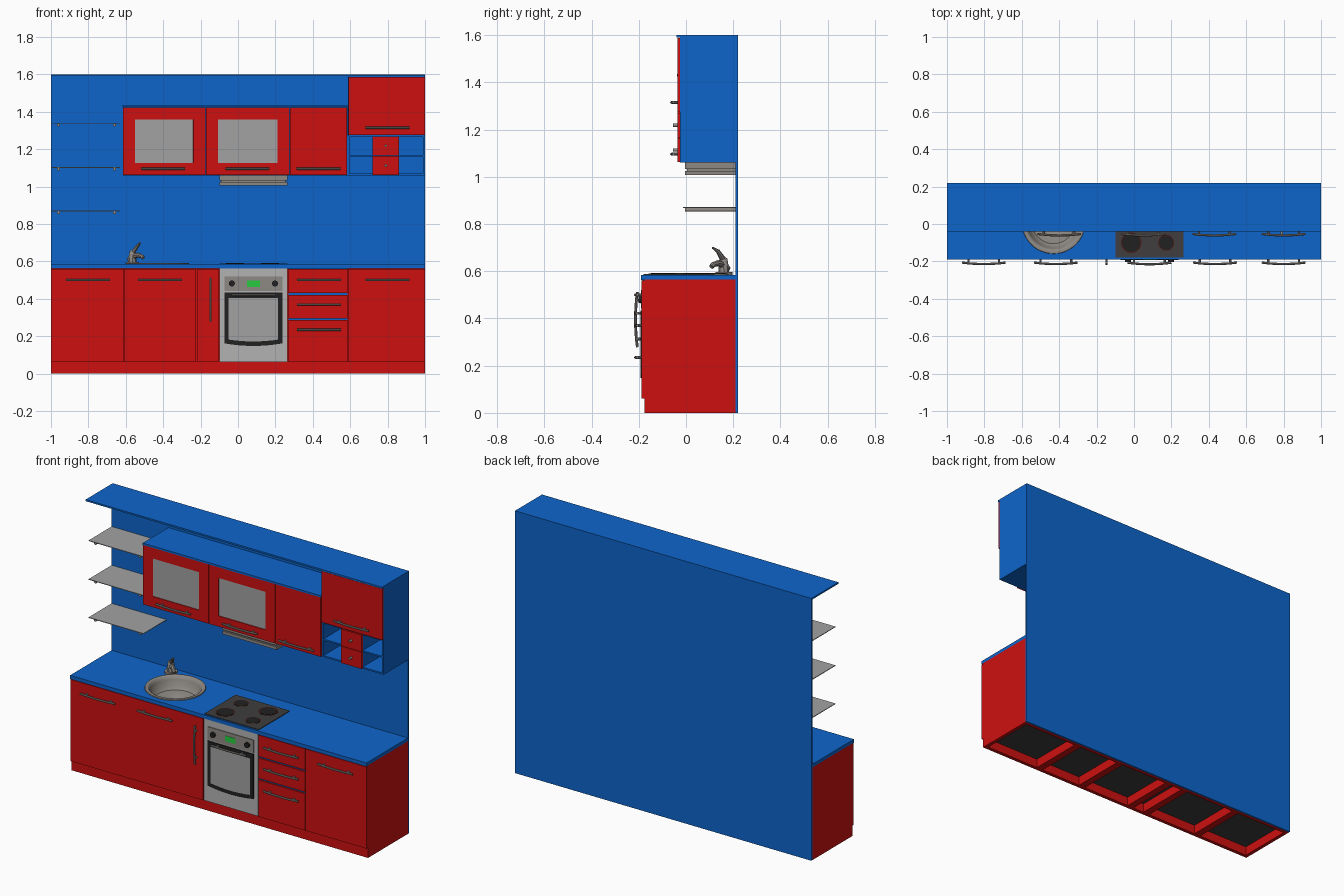
import bpy, bmesh, math
from mathutils import Vector

if "Cube" in bpy.data.objects:
    bpy.data.objects.remove(bpy.data.objects["Cube"])


def material(name, rgb):
    m = bpy.data.materials.new(name)
    m.diffuse_color = (*rgb, 1)
    m.use_nodes = True
    m.node_tree.nodes["Principled BSDF"].inputs["Base Color"].default_value = m.diffuse_color
    return m


RED = material("red", (0.62, 0.005, 0.005))
BLUE = material("blue", (0.004, 0.13, 0.6))
GLASS = material("glass_grey", (0.36, 0.36, 0.36))
STEEL = material("steel", (0.27, 0.25, 0.23))
PANEL = material("oven_steel", (0.45, 0.45, 0.45))
DARK = material("dark_grey", (0.05, 0.048, 0.048))
BLACK = material("black", (0.015, 0.015, 0.015))
RING = material("burner_red", (0.06, 0.012, 0.01))
GREEN = material("display_green", (0.02, 0.6, 0.05))


def finish(name, bm, *mats):
    me = bpy.data.meshes.new(name)
    bm.to_mesh(me)
    bm.free()
    for m in mats:
        me.materials.append(m)
    ob = bpy.data.objects.new(name, me)
    bpy.context.collection.objects.link(ob)
    return ob


def activate(ob):
    bpy.ops.object.select_all(action='DESELECT')
    ob.select_set(True)
    bpy.context.view_layer.objects.active = ob


def smooth(ob):
    activate(ob)
    bpy.ops.object.shade_smooth_by_angle(angle=math.radians(40))
    return ob


def box(name, x, y, z, mat, recess=None):
    """Box from ranges; recess = (face normal, border, depth, material)."""
    bm = bmesh.new()
    bmesh.ops.create_cube(bm, size=1)
    for v in bm.verts:
        v.co = [r[0] + (c + 0.5) * (r[1] - r[0]) for c, r in zip(v.co, (x, y, z))]
    bm.normal_update()
    mats = [mat]
    if recess:
        normal, border, depth, inner = recess
        face = [f for f in bm.faces if f.normal.dot(Vector(normal)) > 0.9][0]
        bmesh.ops.inset_individual(bm, faces=[face], thickness=border, use_even_offset=True)
        bmesh.ops.inset_individual(bm, faces=[face], thickness=0.0005, depth=-depth)
        face.material_index = 1
        mats.append(inner)
    return finish(name, bm, *mats)


def disc(name, centre, r, h, mat, axis='Z', seg=32):
    bm = bmesh.new()
    bmesh.ops.create_cone(bm, cap_ends=True, segments=seg, radius1=r, radius2=r, depth=h)
    ob = finish(name, bm, mat)
    ob.location = centre
    if axis == 'Y':
        ob.rotation_euler.x = math.pi / 2
    return smooth(ob)


def tubes(name, paths, r, mat=STEEL, radii=None):
    cu = bpy.data.curves.new(name, 'CURVE')
    cu.dimensions = '3D'
    cu.bevel_depth, cu.bevel_resolution, cu.use_fill_caps = r, 2, True
    for path in paths:
        sp = cu.splines.new('POLY')
        sp.points.add(len(path) - 1)
        for i, p in enumerate(path):
            sp.points[i].co = (*p, 1)
            if radii:
                sp.points[i].radius = radii[i]
    cu.materials.append(mat)
    ob = bpy.data.objects.new(name, cu)
    bpy.context.collection.objects.link(ob)
    activate(ob)
    bpy.ops.object.convert(target='MESH')
    return smooth(bpy.context.object)


def handle(name, x, y, z, half=0.117, vertical=False):
    """Bowed bar on two posts, in front of a door face at depth y."""
    def at(t, d):
        return (x, y - d, z + t) if vertical else (x + t, y - d, z)
    bar = [at(half * t / 4, 0.025 - 0.008 * (t / 4) ** 2) for t in range(-4, 5)]
    posts = [[at(s * half * 0.7, -0.002), at(s * half * 0.7, 0.021)] for s in (-1, 1)]
    tubes(name, [bar] + posts, 0.006)


# Back wall and top board
box("back_panel", (-1, 1), (0.21, 0.22), (0, 1.6), BLUE)
box("top_board", (-1, 1), (-0.04, 0.21), (1.59, 1.6), BLUE)

# Base cabinets with hollow plinths
sections = [(-1, -0.61), (-0.61, -0.222), (-0.222, -0.102), (-0.102, 0.267), (0.267, 0.587), (0.587, 1)]
bases = [box(f"base_cabinet_{i}", s, (-0.175, 0.21), (0, 0.565), RED, ((0, 0, -1), 0.022, 0.055, DARK))
         for i, s in enumerate(sections)]
worktop = box("worktop", (-1, 1), (-0.19, 0.21), (0.563, 0.585), BLUE)

# Base doors and drawers
Y0 = -0.189
for i in (0, 1, 2, 5):
    a, b = sections[i]
    box(f"base_door_{i}", (a + 0.0015, b - 0.0015), (Y0, -0.174), (0.062, 0.56), RED)
for x in (-0.803, -0.418, 0.8):
    handle("base_door_handle", x, Y0, 0.5)
handle("narrow_door_handle", -0.147, Y0, 0.395, vertical=True)
box("drawer_backing", (0.27, 0.585), (-0.18, -0.174), (0.065, 0.562), BLUE)
for z, hz in (((0.43, 0.56), 0.5), ((0.296, 0.42), 0.37), ((0.062, 0.286), 0.235)):
    box("drawer_front", (0.27, 0.5855), (Y0, -0.178), z, RED)
    handle("drawer_handle", 0.433, Y0, hz)

# Sink opening cut through worktop and cabinet
SX, SY = -0.43, 0.01
cutter = disc("sink_cutter", (SX, SY, 0.6), 0.156, 0.2, DARK, seg=48)
cutter.hide_render = True
for ob in (worktop, bases[1]):
    mod = ob.modifiers.new("sink_hole", 'BOOLEAN')
    mod.operation, mod.object, mod.solver = 'DIFFERENCE', cutter, 'EXACT'
    activate(ob)
    bpy.ops.object.modifier_apply(modifier=mod.name)
bpy.data.objects.remove(cutter)

# Sink bowl, lathed profile
profile = [(0.17, 0.584), (0.168, 0.59), (0.155, 0.592), (0.148, 0.588), (0.14, 0.57),
           (0.132, 0.535), (0.115, 0.518), (0.03, 0.512), (0.025, 0.508), (0, 0.508)]
bm = bmesh.new()
vs = [bm.verts.new((r, 0, z)) for r, z in profile]
es = [bm.edges.new(p) for p in zip(vs, vs[1:])]
bmesh.ops.spin(bm, geom=vs + es, cent=(0, 0, 0), axis=(0, 0, 1), angle=2 * math.pi, steps=48)
bmesh.ops.remove_doubles(bm, verts=bm.verts, dist=1e-5)
bmesh.ops.recalc_face_normals(bm, faces=bm.faces)
if sum(f.normal.z for f in bm.faces) < 0:
    bmesh.ops.reverse_faces(bm, faces=bm.faces)
sink = finish("sink", bm, STEEL)
sink.location = (SX, SY, 0)
smooth(sink)

# Tap: body, spout and lever
FX, FY = -0.565, 0.16
disc("tap_base", (FX, FY, 0.59), 0.036, 0.012, STEEL)
tubes("tap_body", [[(FX, FY, 0.585), (FX, FY, 0.61), (FX + 0.002, FY - 0.002, 0.65), (FX + 0.006, FY - 0.006, 0.66)]],
      0.022, radii=[1.1, 1, 0.8, 0.4])
tubes("tap_spout", [[(FX - 0.02, FY + 0.02, 0.61), (FX, FY, 0.625), (FX + 0.03, FY - 0.025, 0.634),
                     (FX + 0.05, FY - 0.045, 0.628), (FX + 0.058, FY - 0.053, 0.618)]],
      0.013, radii=[0.8, 1.2, 1, 0.9, 0.8])
tubes("tap_lever", [[(FX, FY, 0.645), (FX + 0.015, FY - 0.012, 0.665), (FX + 0.03, FY - 0.025, 0.685),
                     (FX + 0.042, FY - 0.048, 0.7)]], 0.011, radii=[1.2, 1, 0.8, 0.4])

# Hob with four burners
box("hob", (-0.1, 0.265), (-0.18, 0.12), (0.584, 0.589), DARK)
for x, y, r in ((-0.015, -0.1, 0.055), (0.172, -0.1, 0.043), (-0.01, 0.045, 0.043), (0.172, 0.045, 0.055)):
    disc("burner_ring", (x, y, 0.589), r, 0.002, RING)
    disc("burner", (x, y, 0.5895), r * 0.88, 0.003, BLACK)

# Oven
box("oven_front", (-0.1, 0.265), (-0.186, -0.174), (0.062, 0.563), PANEL)
box("oven_controls", (-0.072, 0.237), (-0.19, -0.185), (0.442, 0.52), STEEL)
box("oven_display", (0.047, 0.117), (-0.192, -0.189), (0.464, 0.498), GREEN)
for x in (-0.033, 0.198):
    disc("oven_knob", (x, -0.195, 0.482), 0.016, 0.014, BLACK, 'Y', 20)


def bowed_panel(name, x, z, sag, y, mat):
    """Flat panel with a bottom edge that sags in an arc."""
    n, mid, w = 12, sum(x) / 2, (x[1] - x[0]) / 2
    bm = bmesh.new()
    pts = [(mid + w * t, z[0] - sag * (1 - t * t)) for t in [2 * i / n - 1 for i in range(n + 1)]]
    pts += [(x[1], z[1]), (x[0], z[1])]
    face = bm.faces.new([bm.verts.new((px, y[0], pz)) for px, pz in pts])
    new = bmesh.ops.extrude_face_region(bm, geom=[face])["geom"]
    for v in new:
        if isinstance(v, bmesh.types.BMVert):
            v.co.y = y[1]
    bmesh.ops.recalc_face_normals(bm, faces=bm.faces)
    finish(name, bm, mat)


bowed_panel("oven_door", (-0.072, 0.237), (0.162, 0.434), 0.014, (-0.192, -0.185), BLACK)
bowed_panel("oven_window", (-0.05, 0.215), (0.182, 0.405), 0.01, (-0.1935, -0.191), GLASS)
handle("oven_handle", 0.082, -0.19, 0.422)

# Wall cabinets
UF, UB = -0.036, -0.025
box("wall_cabinet", (-0.615, 0.585), (UB, 0.21), (1.06, 1.427), BLUE)
box("wall_cabinet_top", (-0.617, 0.586), (-0.038, 0.21), (1.425, 1.436), BLUE)
for x, hx, glazed in (((-0.615, -0.174), -0.4, True), ((-0.171, 0.276), 0.05, True), ((0.279, 0.583), 0.43, False)):
    box("wall_door", x, (UF, UB + 0.001), (1.062, 1.424), RED, ((0, -1, 0), 0.065, 0.004, GLASS) if glazed else None)
    handle("wall_door_handle", hx, UF, 1.096)

# Tall wall cabinet on the right with open shelves below
box("tall_cabinet", (0.587, 1), (UB, 0.21), (1.265, 1.592), BLUE)
box("tall_cabinet_door", (0.59, 0.999), (UF, UB + 0.001), (1.275, 1.587), RED)
handle("tall_cabinet_handle", 0.8, UF, 1.315)
for x in (0.585, 0.99):
    box("open_shelf_side", (x, x + 0.01), (UB, 0.21), (1.06, 1.27), BLUE)
for z in (1.06, 1.161):
    box("open_shelf", (0.59, 0.995), (UB, 0.21), (z, z + 0.009), BLUE)
box("small_drawer_box", (0.722, 0.858), (UB, 0.21), (1.062, 1.268), BLUE)
for z in (1.062, 1.167):
    box("small_drawer_front", (0.72, 0.86), (UF, UB + 0.001), (z, z + 0.102), RED)
    disc("small_drawer_knob", (0.79, UF - 0.009, z + 0.051), 0.007, 0.02, STEEL, 'Y', 16)

# Extractor hood
box("hood_upper", (-0.1, 0.265), (-0.005, 0.21), (1.033, 1.061), STEEL)
box("hood_core", (-0.09, 0.255), (0.005, 0.21), (1.02, 1.035), STEEL)
box("hood_lower", (-0.1, 0.265), (-0.005, 0.21), (1.007, 1.025), STEEL)

# Glass shelves on rods
for z in (0.867, 1.1, 1.336):
    box("glass_shelf", (-1, -0.63), (-0.012, 0.21), (z, z + 0.004), GLASS)
    for x in (-0.96, -0.66):
        disc("shelf_rod", (x, 0.103, z - 0.007), 0.008, 0.216, STEEL, 'Y', 16)
